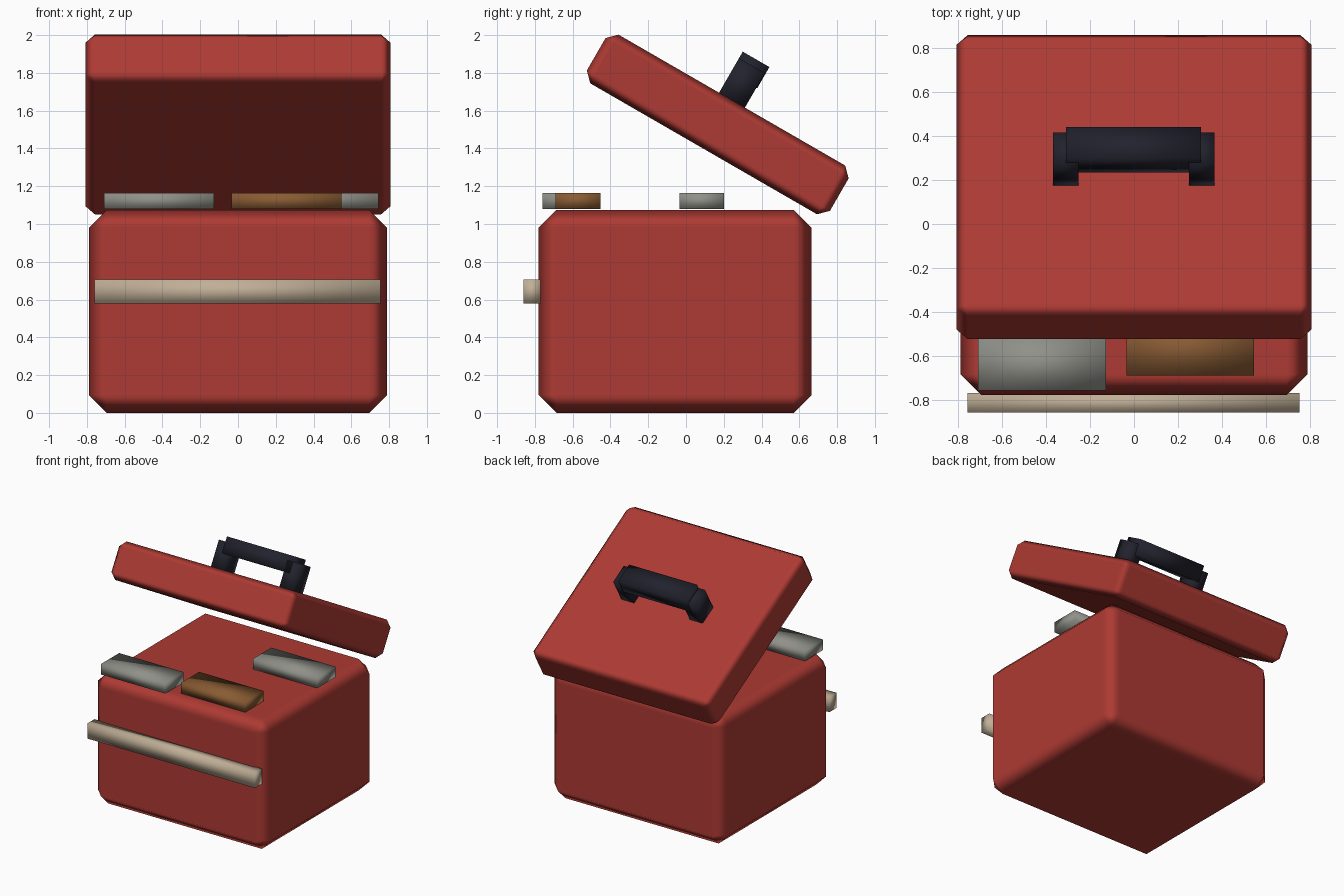
import bpy
from math import radians
from mathutils import Matrix, Vector

if "Cube" in bpy.data.objects:
    bpy.data.objects.remove(bpy.data.objects["Cube"], do_unlink=True)


def material(name, rgb):
    mat = bpy.data.materials.new(name)
    mat.use_nodes = True
    color = (*rgb, 1)
    mat.diffuse_color = color
    mat.node_tree.nodes["Principled BSDF"].inputs["Base Color"].default_value = color
    return mat


red = material("red paint", (0.42, 0.042, 0.033))
steel = material("grey steel", (0.28, 0.28, 0.25))
wood = material("brown wood", (0.25, 0.105, 0.033))
cream = material("cream trim", (0.53, 0.43, 0.31))
black = material("dark rubber", (0.016, 0.016, 0.027))


def box(name, low, high, mat, bevel=0, frame=None):
    """Smooth shaded box between two corners, optionally placed in a tilted frame."""
    low, high = Vector(low), Vector(high)
    bpy.ops.mesh.primitive_cube_add(size=1)
    obj = bpy.context.object
    obj.name = name
    obj.data.transform(Matrix.Diagonal((*(high - low), 1)))
    obj.matrix_world = (frame or Matrix()) @ Matrix.Translation((low + high) / 2)
    obj.data.materials.append(mat)
    for face in obj.data.polygons:
        face.use_smooth = True
    if bevel:
        mod = obj.modifiers.new("chamfer", "BEVEL")
        mod.width = bevel
        mod.segments = 1
        mod.harden_normals = True
    return obj


# Box body and front trim
box("body", (-0.79, -0.78, 0), (0.79, 0.665, 1.075), red, 0.095)
box("front_trim", (-0.76, -0.86, 0.58), (0.755, -0.77, 0.705), cream)

# Contents lying on top: same size, different places
for name, x, y, mat in (("left_front_block", -0.035, -0.69, wood),
                        ("right_front_block", -0.71, -0.76, steel),
                        ("left_back_block", 0.16, -0.035, steel)):
    box(name, (x, y, 1.08), (x + 0.583, y + 0.237, 1.165), mat)

# Tilted lid, its frame centred on the lid
tilt = Matrix.Translation((0, 0.168, 1.527)) @ Matrix.Rotation(radians(-30), 4, "X")
box("lid", (-0.808, -0.743, -0.149), (0.808, 0.743, 0.149), red, 0.05, tilt)

# Carrying handle on the lid
for name, x in (("right_handle_post", -0.311), ("left_handle_post", 0.309)):
    box(name, (x - 0.058, -0.078, 0.14), (x + 0.058, 0.08, 0.36), black, 0, tilt)
box("handle_grip", (-0.31, -0.078, 0.27), (0.305, 0.085, 0.4), black, 0, tilt)
